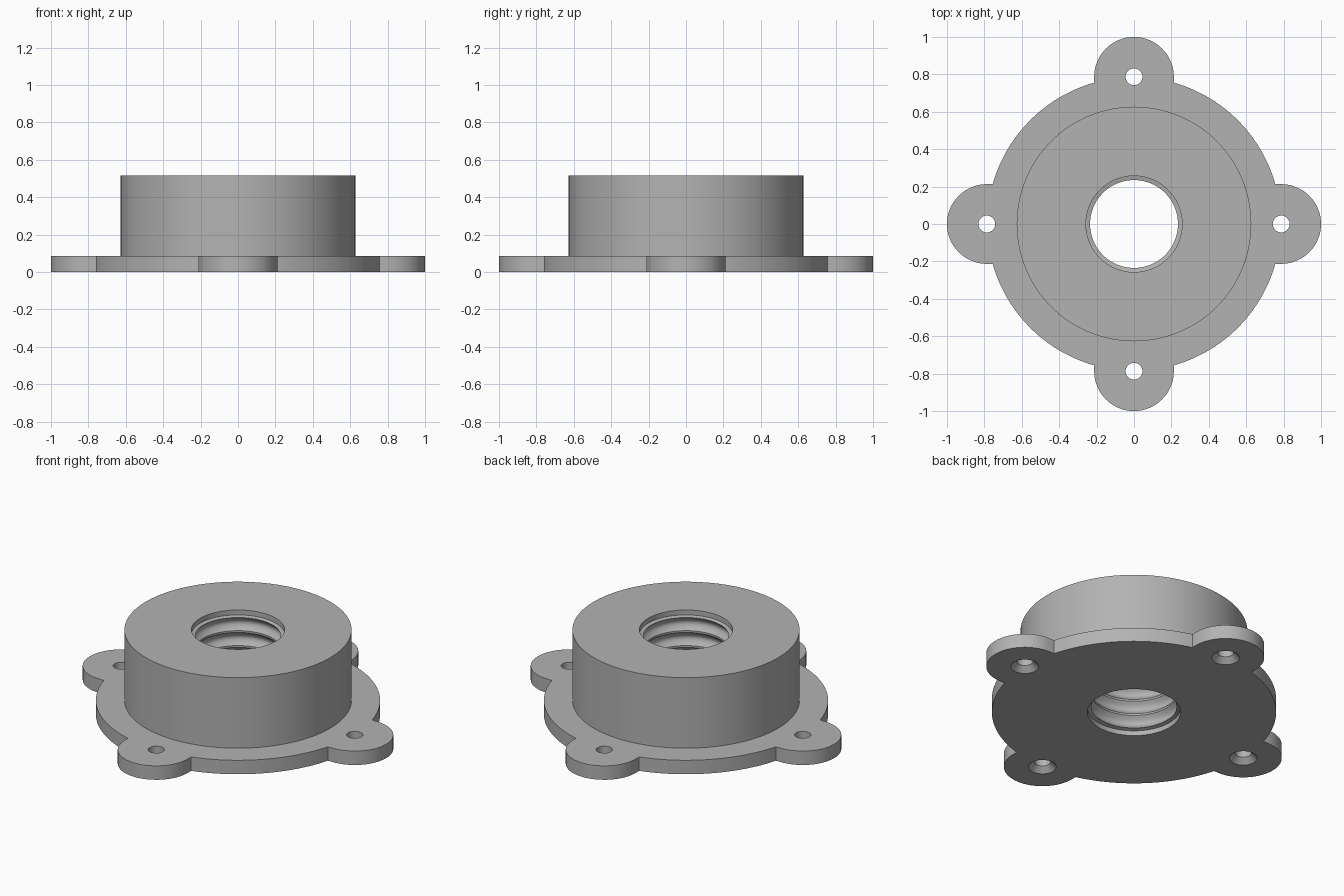
import bpy, bmesh, math

if "Cube" in bpy.data.objects:
    bpy.data.objects.remove(bpy.data.objects["Cube"])

FLANGE_H, BOSS_H = 0.085, 0.515
TAB_C, TAB_R, FLANGE_R = 0.787, 0.213, 0.785

steel = bpy.data.materials.new("steel grey")
steel.diffuse_color = (0.45, 0.45, 0.45, 1)
steel.use_nodes = True
steel.node_tree.nodes["Principled BSDF"].inputs["Base Color"].default_value = steel.diffuse_color


def make_object(name, bm):
    bmesh.ops.recalc_face_normals(bm, faces=bm.faces)
    mesh = bpy.data.meshes.new(name)
    bm.to_mesh(mesh)
    bm.free()
    mesh.materials.append(steel)
    obj = bpy.data.objects.new(name, mesh)
    bpy.context.collection.objects.link(obj)
    return obj


def prism(name, outline, z0, z1):
    bm = bmesh.new()
    face = bm.faces.new([bm.verts.new((x, y, z0)) for x, y in outline])
    new = bmesh.ops.extrude_face_region(bm, geom=[face])["geom"]
    bmesh.ops.translate(bm, vec=(0, 0, z1 - z0),
                        verts=[v for v in new if isinstance(v, bmesh.types.BMVert)])
    return make_object(name, bm)


def lathe(name, profile, segments, cx=0, cy=0):
    """Closed solid of revolution from (radius, z) points."""
    bm = bmesh.new()
    rings = []
    for r, z in profile:
        rings.append([bm.verts.new((cx + r * math.cos(math.tau * i / segments),
                                    cy + r * math.sin(math.tau * i / segments), z))
                      for i in range(segments)])
    for a, b in zip(rings, rings[1:]):
        for i in range(segments):
            j = (i + 1) % segments
            bm.faces.new((a[i], a[j], b[j], b[i]))
    bm.faces.new(rings[0])
    bm.faces.new(rings[-1])
    return make_object(name, bm)


def combine(target, tool, operation):
    mod = target.modifiers.new(operation, "BOOLEAN")
    mod.object, mod.operation, mod.solver = tool, operation, "EXACT"
    bpy.context.view_layer.objects.active = target
    bpy.ops.object.modifier_apply(modifier=mod.name)
    bpy.data.objects.remove(tool)


# Flange outline: four rounded ears joined by arcs
outline = []
half = math.asin(TAB_R / FLANGE_R)
for k in range(4):
    turn = k * math.pi / 2
    c, s = math.cos(turn), math.sin(turn)
    for i in range(33):
        a = -math.pi / 2 + math.pi * i / 32
        x, y = TAB_C + TAB_R * math.cos(a), TAB_R * math.sin(a)
        outline.append((x * c - y * s, x * s + y * c))
    for i in range(25):
        a = turn + half + (math.pi / 2 - 2 * half) * i / 24
        outline.append((FLANGE_R * math.cos(a), FLANGE_R * math.sin(a)))
body = prism("flanged_nut", outline, 0, FLANGE_H)

# Raised round boss
boss = lathe("boss", [(0.627, 0.04), (0.627, BOSS_H)], 128)
combine(body, boss, "UNION")

# Bore with a plain lip at each end and rounded grooves between
lip, grooves = 0.03, 5
pitch = (BOSS_H - 2 * lip) / grooves
profile = [(0.257, -0.05), (0.257, lip)]
for g in range(grooves):
    for i in range(9):
        t = i / 8
        profile.append((0.235 + 0.025 * math.sin(math.pi * t),
                        lip + pitch * (g + 0.06 + 0.88 * t)))
profile += [(0.257, BOSS_H - lip), (0.257, BOSS_H + 0.05)]
combine(body, lathe("bore_cutter", profile, 96), "DIFFERENCE")

# Screw holes, countersunk from below
for k in range(4):
    a = k * math.pi / 2
    screw = lathe("screw_cutter", [(0.097, -0.02), (0.045, 0.032), (0.045, 0.15)], 32,
                  TAB_C * math.cos(a), TAB_C * math.sin(a))
    combine(body, screw, "DIFFERENCE")

# Smooth curved walls, keep rims crisp
bpy.ops.object.select_all(action="DESELECT")
body.select_set(True)
bpy.context.view_layer.objects.active = body
bpy.ops.object.shade_smooth_by_angle(angle=math.radians(30))
